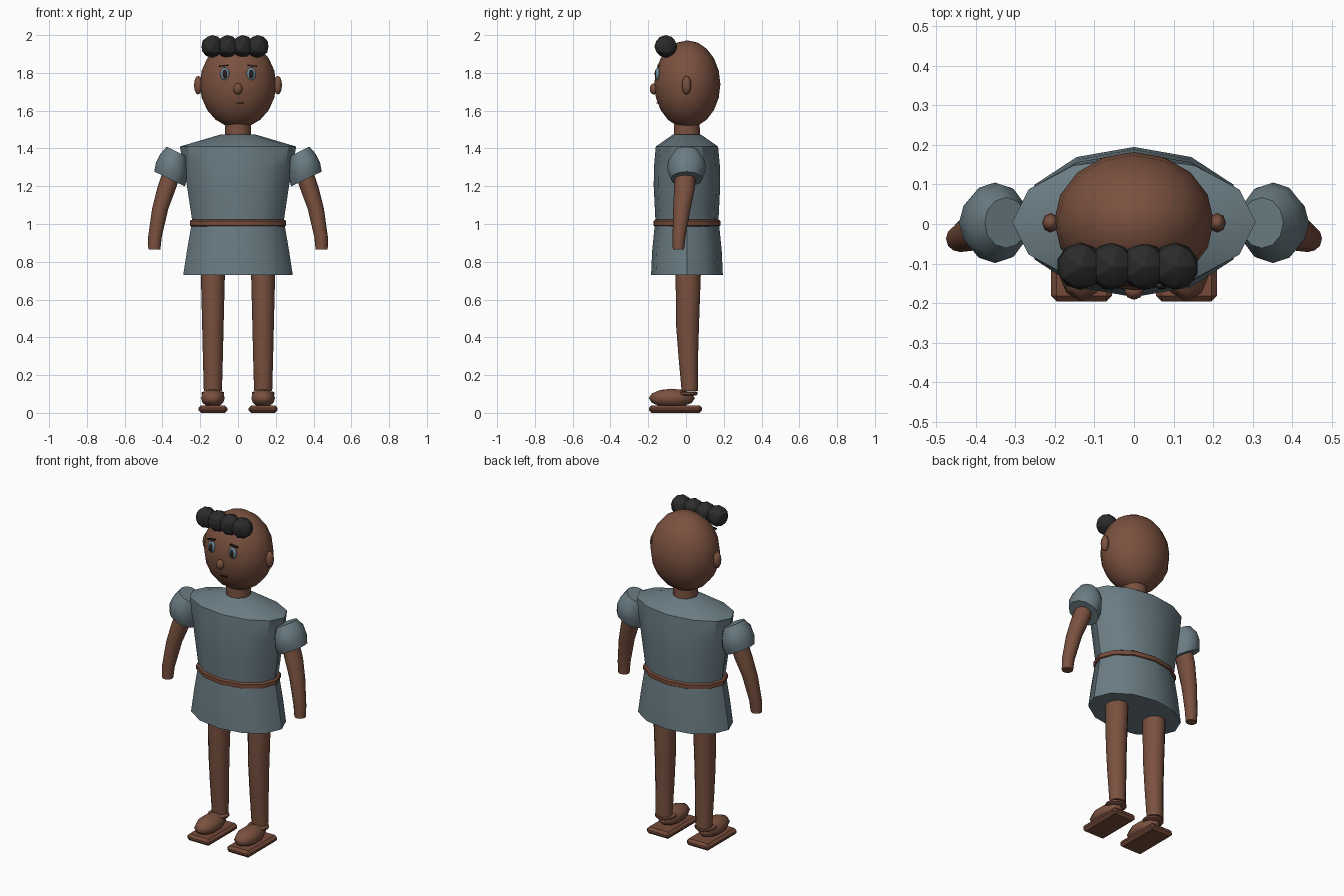
import bpy, bmesh, math
from mathutils import Vector, Matrix

if "Cube" in bpy.data.objects:
    bpy.data.objects.remove(bpy.data.objects["Cube"])


def material(name, rgb):
    m = bpy.data.materials.new(name)
    m.diffuse_color = (*rgb, 1)
    m.use_nodes = True
    m.node_tree.nodes["Principled BSDF"].inputs["Base Color"].default_value = m.diffuse_color
    return m


SKIN = material("brown_skin", (0.195, 0.082, 0.050))
CLOTH = material("grey_blue_cloth", (0.144, 0.202, 0.227))
LEATHER = material("brown_leather", (0.180, 0.070, 0.042))
HAIR = material("black_hair", (0.024, 0.024, 0.024))
EYE = material("blue_grey_eye", (0.16, 0.27, 0.35))
DARK = material("dark_detail", (0.02, 0.014, 0.012))


def finish(bm, name, mat, angle=40):
    bmesh.ops.recalc_face_normals(bm, faces=bm.faces)
    me = bpy.data.meshes.new(name)
    bm.to_mesh(me)
    bm.free()
    ob = bpy.data.objects.new(name, me)
    bpy.context.collection.objects.link(ob)
    me.materials.append(mat)
    bpy.ops.object.select_all(action='DESELECT')
    ob.select_set(True)
    bpy.context.view_layer.objects.active = ob
    bpy.ops.object.shade_smooth_by_angle(angle=math.radians(angle))
    return ob


def loft(name, rings, mat, sides=12, tilt=0.0, angle=40):
    """Skin elliptical rings (x, y, z, rx, ry); tilt turns ring planes about y."""
    bm = bmesh.new()
    rot = Matrix.Rotation(tilt, 3, 'Y')
    loops = []
    for x, y, z, rx, ry in rings:
        loop = []
        for i in range(sides):
            a = 2 * math.pi * i / sides
            loop.append(bm.verts.new(Vector((x, y, z)) +
                        rot @ Vector((rx * math.cos(a), ry * math.sin(a), 0))))
        loops.append(loop)
    for lo, hi in zip(loops, loops[1:]):
        for i in range(sides):
            j = (i + 1) % sides
            bm.faces.new((lo[i], lo[j], hi[j], hi[i]))
    bm.faces.new(loops[0])
    bm.faces.new(loops[-1])
    return finish(bm, name, mat, angle)


def ellipsoid(name, centre, radii, mat, u=16, v=10, angle=60):
    bm = bmesh.new()
    bmesh.ops.create_uvsphere(bm, u_segments=u, v_segments=v, radius=1)
    bmesh.ops.scale(bm, vec=radii, verts=bm.verts)
    bmesh.ops.translate(bm, vec=centre, verts=bm.verts)
    return finish(bm, name, mat, angle)


def box(name, centre, size, mat, bevel=0.0, turn=0.0):
    bm = bmesh.new()
    bmesh.ops.create_cube(bm, size=1)
    bmesh.ops.scale(bm, vec=size, verts=bm.verts)
    if bevel:
        bmesh.ops.bevel(bm, geom=bm.edges[:], offset=bevel, segments=1, affect='EDGES')
    bmesh.ops.rotate(bm, cent=(0, 0, 0), matrix=Matrix.Rotation(turn, 3, 'Y'), verts=bm.verts)
    bmesh.ops.translate(bm, vec=centre, verts=bm.verts)
    return finish(bm, name, mat, 20)


# Head and neck
ellipsoid("head", (0, 0.007, 1.74), (0.202, 0.175, 0.232), SKIN)
loft("neck", [(0, 0.005, 1.45, 0.07, 0.07), (0, 0.005, 1.56, 0.066, 0.066)], SKIN)
ellipsoid("nose", (0, -0.170, 1.715), (0.024, 0.022, 0.030), SKIN, 8, 6)
box("mouth", (0.012, -0.151, 1.640), (0.042, 0.012, 0.005), DARK)

# Row of curls across the forehead
for i in range(4):
    bm = bmesh.new()
    bmesh.ops.create_icosphere(bm, subdivisions=2, radius=0.060)
    bmesh.ops.translate(bm, vec=(-0.136 + 0.080 * i, -0.107, 1.94), verts=bm.verts)
    finish(bm, f"hair_curl_{i + 1}", HAIR, 20)

# Tunic, belt and skirt
Y = 0.005
loft("tunic", [(0, Y, 1.00, 0.240, 0.166), (0, Y, 1.20, 0.270, 0.176),
               (0, Y, 1.30, 0.288, 0.175), (0, Y, 1.41, 0.308, 0.165),
               (0, Y, 1.475, 0.088, 0.072)], CLOTH, 12, 0, 35)
loft("skirt", [(0, Y, 0.73, 0.290, 0.190), (0, Y, 0.86, 0.270, 0.184),
               (0, Y, 1.00, 0.246, 0.170)], CLOTH)
loft("belt", [(0, Y, 0.985, 0.243, 0.166), (0, Y, 0.992, 0.255, 0.177),
              (0, Y, 1.016, 0.255, 0.177), (0, Y, 1.024, 0.241, 0.166)], LEATHER)

# Paired parts
for side, s in (("left", 1), ("right", -1)):
    # Face
    ellipsoid(side + "_ear", (s * 0.211, 0.003, 1.735), (0.022, 0.025, 0.050), SKIN, 8, 6)
    ellipsoid(side + "_eye", (s * 0.070, -0.150, 1.795), (0.026, 0.012, 0.034), EYE, 10, 8)
    ellipsoid(side + "_pupil", (s * 0.070, -0.158, 1.795), (0.014, 0.008, 0.024), DARK, 8, 6)
    box(side + "_brow", (s * 0.075, -0.146, 1.838), (0.050, 0.012, 0.007), DARK, 0, s * 0.12)

    # Puffed sleeve, opening tilted away from the body
    t = s * math.radians(-26) * -1
    t = -t
    loft(side + "_sleeve", [(s * 0.324, 0.003, 1.383, 0.060, 0.064),
                            (s * 0.340, 0.003, 1.335, 0.080, 0.098),
                            (s * 0.352, 0.003, 1.285, 0.092, 0.102),
                            (s * 0.362, 0.003, 1.238, 0.090, 0.084)], CLOTH, 12, t, 50)
    # Arm
    loft(side + "_arm", [(s * 0.443, -0.040, 0.865, 0.032, 0.030),
                         (s * 0.440, -0.037, 0.930, 0.036, 0.034),
                         (s * 0.412, -0.022, 1.080, 0.043, 0.046),
                         (s * 0.378, -0.008, 1.190, 0.050, 0.055),
                         (s * 0.325, 0.003, 1.350, 0.048, 0.056)], SKIN)
    # Leg
    x = s * 0.133
    loft(side + "_leg", [(x, 0.020, 0.115, 0.048, 0.043), (x, 0.012, 0.30, 0.053, 0.052),
                         (x, 0.008, 0.47, 0.057, 0.061), (x, 0.012, 0.75, 0.064, 0.067),
                         (x, 0.012, 0.85, 0.064, 0.067)], SKIN)
    # Foot, ankle strap and sole
    ellipsoid(side + "_foot", (x, -0.075, 0.078), (0.066, 0.122, 0.050), SKIN, 10, 6)
    loft(side + "_ankle_strap", [(x, 0.004, 0.092, 0.050, 0.050), (x, 0.004, 0.098, 0.060, 0.058),
                                 (x, 0.004, 0.108, 0.060, 0.058), (x, 0.004, 0.114, 0.050, 0.050)],
         LEATHER)
    box(side + "_sole", (x, -0.055, 0.020), (0.154, 0.282, 0.040), LEATHER, 0.014)
